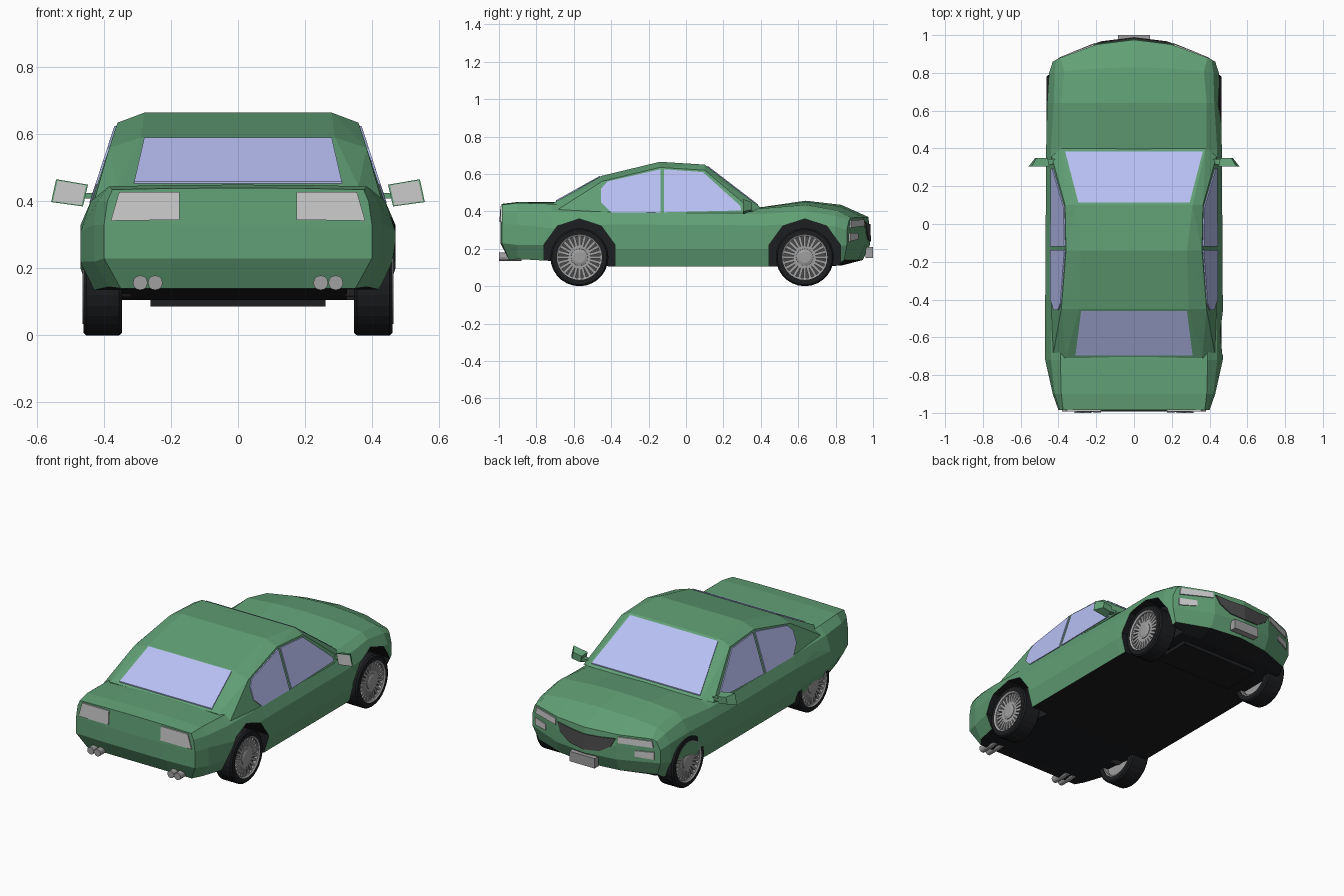
import bpy, bmesh, math
from mathutils import Vector, Matrix
from mathutils.bvhtree import BVHTree

if "Cube" in bpy.data.objects:
    bpy.data.objects.remove(bpy.data.objects["Cube"])


def material(name, r, g, b):
    m = bpy.data.materials.new(name)
    m.diffuse_color = (r, g, b, 1)
    m.use_nodes = True
    m.node_tree.nodes["Principled BSDF"].inputs["Base Color"].default_value = m.diffuse_color
    return m


GREEN = material("green_paint", .12, .35, .18)
BLACK = material("black", .012, .013, .015)
GLASS = material("glass", .48, .53, .9)
LIGHT = material("lamp", .55, .55, .55)
METAL = material("metal", .35, .35, .35)
DARK = material("dark_grey", .07, .07, .07)


def finish(name, bm, mats, mirror=False, weld=False):
    """Mirror across x if asked, fix normals and make the object."""
    if mirror:
        d = bmesh.ops.duplicate(bm, geom=bm.verts[:] + bm.edges[:] + bm.faces[:])
        for g in d["geom"]:
            if isinstance(g, bmesh.types.BMVert):
                g.co.x *= -1
    if weld:
        bmesh.ops.remove_doubles(bm, verts=bm.verts[:], dist=1e-4)
    bmesh.ops.recalc_face_normals(bm, faces=bm.faces[:])
    me = bpy.data.meshes.new(name)
    bm.to_mesh(me)
    for m in mats:
        me.materials.append(m)
    ob = bpy.data.objects.new(name, me)
    bpy.context.collection.objects.link(ob)
    return ob


def lathe(bm, profile, center, n, axis=0, closed=False):
    """Turn (radius, position) pairs around the x or y axis."""
    rings = []
    for r, t in profile:
        ring = []
        for i in range(n):
            a = 2 * math.pi * i / n
            s, c = r * math.sin(a), r * math.cos(a)
            off = (t, s, c) if axis == 0 else (s, t, c)
            ring.append(bm.verts.new(Vector(center) + Vector(off)))
        rings.append(ring)
    pairs = list(zip(rings, rings[1:])) + ([(rings[-1], rings[0])] if closed else [])
    for a, b in pairs:
        for i in range(n):
            j = (i + 1) % n
            bm.faces.new((a[i], a[j], b[j], b[i]))
    if not closed:
        bm.faces.new(rings[0])
        bm.faces.new(rings[-1])


def box(bm, lo, hi, rot=None):
    lo, hi = Vector(lo), Vector(hi)
    m = Matrix.Translation((lo + hi) / 2) @ Matrix.Diagonal((*(hi - lo), 1))
    bmesh.ops.create_cube(bm, size=1, matrix=(rot @ m) if rot else m)


def hull(bm, pts):
    vs = [bm.verts.new(p) for p in pts]
    r = bmesh.ops.convex_hull(bm, input=vs)
    bmesh.ops.delete(bm, geom=[v for v in r["geom_interior"] if isinstance(v, bmesh.types.BMVert)],
                     context='VERTS')


def decal(name, tree, pts, axis, sign, mat, mirror=True):
    """Thin panel whose outline is projected along an axis onto a surface."""
    bm = bmesh.new()
    d = Vector((0, 0, 0))
    d[axis] = sign
    outer, inner = [], []
    for p in pts:
        o = list(p)
        o.insert(axis, 5 * sign)
        hit = tree.ray_cast(Vector(o), -d)[0]
        outer.append(bm.verts.new(hit + d * .006))
        inner.append(bm.verts.new(hit - d * .01))
    bm.faces.new(outer)
    bm.faces.new(inner)
    for i in range(len(pts)):
        j = (i + 1) % len(pts)
        bm.faces.new((outer[i], outer[j], inner[j], inner[i]))
    return finish(name, bm, [mat], mirror)


# Lower body: half sections lofted along y, then mirrored
# y, bow, lip, top z, edge x, edge z, shoulder, upper side, lower side, sill
STATIONS = [
    (-.985, 0, -.04, .44, .375, .435, (.39, .40), (.40, .33), (.40, .23), (.35, .14)),
    (-.90, 0, 0, .45, .385, .445, (.42, .40), (.43, .33), (.43, .22), (.385, .145)),
    (-.72, 0, 0, .45, .39, .44, (.44, .40), (.47, .31), (.47, .22), (.43, .135)),
    (-.40, 0, 0, .43, .39, .43, (.44, .395), (.47, .33), (.47, .20), (.44, .105)),
    (.40, 0, 0, .422, .385, .415, (.44, .385), (.465, .325), (.465, .20), (.44, .105)),
    (.64, 0, 0, .457, .385, .435, (.425, .40), (.46, .33), (.46, .20), (.43, .105)),
    (.83, .03, 0, .435, .37, .405, (.42, .375), (.45, .32), (.45, .21), (.41, .11)),
    (.975, .115, .03, .37, .39, .365, (.41, .35), (.43, .30), (.43, .22), (.40, .14)),
]
bm = bmesh.new()
rings = []
for y, bow, lip, zt, xe, ze, S, U, L, B in STATIONS:
    sec = [(0, zt), (.2, zt - (zt - ze) * .25), (xe, ze), S, U, L, B, (.2, B[1]), (0, B[1])]
    rings.append([bm.verts.new((x, y - bow * (x / .43) ** 2 - (lip if k > 5 else 0), z))
                  for k, (x, z) in enumerate(sec)])
for a, b in zip(rings, rings[1:]):
    for k in range(8):
        f = bm.faces.new((a[k], a[k + 1], b[k + 1], b[k]))
        f.material_index = 1 if k > 5 else 0
for r, st, bulge in ((rings[0], STATIONS[0], -.008), (rings[-1], STATIONS[-1], .008)):
    mid = [[bm.verts.new((x, st[0] + bulge - st[1] * (x / .43) ** 2, r[k].co.z)) for x in (0, .2)]
           for k in (4, 5)]
    (u0, u1), (l0, l1) = mid
    for f in ((r[0], r[1], u1, u0), (r[1], r[2], r[3], r[4], u1), (u0, u1, l1, l0),
              (u1, r[4], r[5], l1), (l0, l1, r[7], r[8]), (l1, r[5], r[6], r[7])):
        bm.faces.new(f)
body_tree = BVHTree.FromBMesh(bm)
body = finish("body", bm, [GREEN, BLACK], True, True)

# Ten-sided wheel arches cut out of the body
AXLES = (-.57, .635)
bm = bmesh.new()
for y in AXLES:
    lathe(bm, [(.2, .325), (.2, .6)], (0, y, .16), 10)
for f in bm.faces:
    f.material_index = 1
cutter = finish("arch_cutter", bm, [GREEN, BLACK], True)
cutter.hide_render = True
cutter.hide_viewport = True
cut = body.modifiers.new("arches", 'BOOLEAN')
cut.operation = 'DIFFERENCE'
cut.solver = 'EXACT'
cut.object = cutter

# Cabin: faceted hull with flat sloping sides
side_x = lambda z: .44 - (z - .39) * .327
half = [(.28, -.14, .665), (.31, .10, .65), (.29, -.45, .59), (.36, -.71, .445), (.43, -.70, .40),
        (.38, .40, .42)]
half += [(side_x(z), y, z) for y, z in
         ((-.14, .635), (.10, .62), (-.45, .56), (-.46, .39), (.36, .40), (.30, .39))]
bm = bmesh.new()
hull(bm, [(s * x, y, z) for x, y, z in half for s in (1, -1)])
bmesh.ops.recalc_face_normals(bm, faces=bm.faces[:])
cabin_tree = BVHTree.FromBMesh(bm)
finish("cabin", bm, [GREEN])

# Windows
decal("windshield", cabin_tree, [(-.295, .115), (.295, .115), (.365, .385), (-.365, .385)], 2, 1, GLASS, False)
decal("rear_window", cabin_tree, [(-.28, -.46), (.28, -.46), (.31, -.695), (-.31, -.695)], 2, 1, GLASS, False)
decal("front_side_window", cabin_tree,
      [(-.118, .395), (.295, .405), (.29, .43), (.09, .61), (-.118, .625)], 0, 1, GLASS)
decal("rear_side_window", cabin_tree,
      [(-.137, .395), (-.40, .395), (-.455, .45), (-.455, .52), (-.42, .56), (-.137, .625)], 0, 1, GLASS)

# Lamps and grille
decal("tail_light", body_tree, [(.175, .428), (.355, .428), (.38, .342), (.175, .345)], 1, -1, LIGHT)
decal("headlight", body_tree, [(.21, .322), (.395, .312), (.39, .352), (.21, .357)], 1, 1, LIGHT)
decal("fog_light", body_tree, [(.30, .25), (.40, .24), (.40, .285), (.30, .285)], 1, 1, LIGHT)
decal("grille", body_tree, [(0, .24), (.1, .25), (.17, .295), (.195, .345), (.1, .335), (0, .332)], 1, 1, DARK)

# Blank front plate
bm = bmesh.new()
box(bm, (-.085, .96, .15), (.085, 1.0, .21))
finish("front_plate", bm, [METAL])

# Lowered tray under the front axle
bm = bmesh.new()
box(bm, (-.262, .52, .086), (.262, .76, .13))
finish("under_tray", bm, [BLACK])

# Twin exhaust pipes
bm = bmesh.new()
for x in (.247, .292):
    lathe(bm, [(.022, -1.0), (.022, -.88)], (x, 0, .157), 12, axis=1)
finish("exhaust_pipes", bm, [METAL], True)

# Door mirrors: housing, stem and reflecting face
quad = [(.448, .45), (.543, .466), (.558, .398), (.463, .385)]
bm = bmesh.new()
hull(bm, [(x, .305, z) for x, z in quad] +
     [(.49 + (x - .503) * .6, .35, .425 + (z - .425) * .6) for x, z in quad])
box(bm, (.40, .315, .408), (.475, .345, .425))
finish("door_mirrors", bm, [GREEN], True)
bm = bmesh.new()
f = [bm.verts.new((.503 + (x - .503) * .9, .302, .425 + (z - .425) * .9)) for x, z in quad]
bm.faces.new(f)
finish("mirror_faces", bm, [LIGHT], True)

# Tyres
tyres, rims, backs = bmesh.new(), bmesh.new(), bmesh.new()
for y in AXLES:
    c = (0, y, .155)
    lathe(tyres, [(.12, .346), (.147, .346), (.155, .355), (.155, .453), (.147, .462), (.12, .462)],
          c, 28, closed=True)
    # Rims: outer ring, hub, many thin spokes and an inner dish
    lathe(rims, [(.112, .42), (.112, .458), (.121, .464), (.121, .35), (.112, .35)], c, 28, closed=True)
    lathe(rims, [(.05, .43), (.045, .455), (.03, .46)], c, 16)
    lathe(rims, [(.118, .375), (.118, .385)], c, 28)
    for i in range(24):
        rot = Matrix.Translation(c) @ Matrix.Rotation(2 * math.pi * i / 24, 4, 'X')
        box(rims, (.438, -.0075, .04), (.452, .0075, .115), rot)
    lathe(backs, [(.116, .425), (.116, .437)], c, 28)
    lathe(backs, [(.04, .32), (.04, .38)], c, 12)
finish("tyres", tyres, [BLACK], True)
finish("wheel_rims", rims, [METAL], True)
finish("wheel_backs", backs, [DARK], True)
